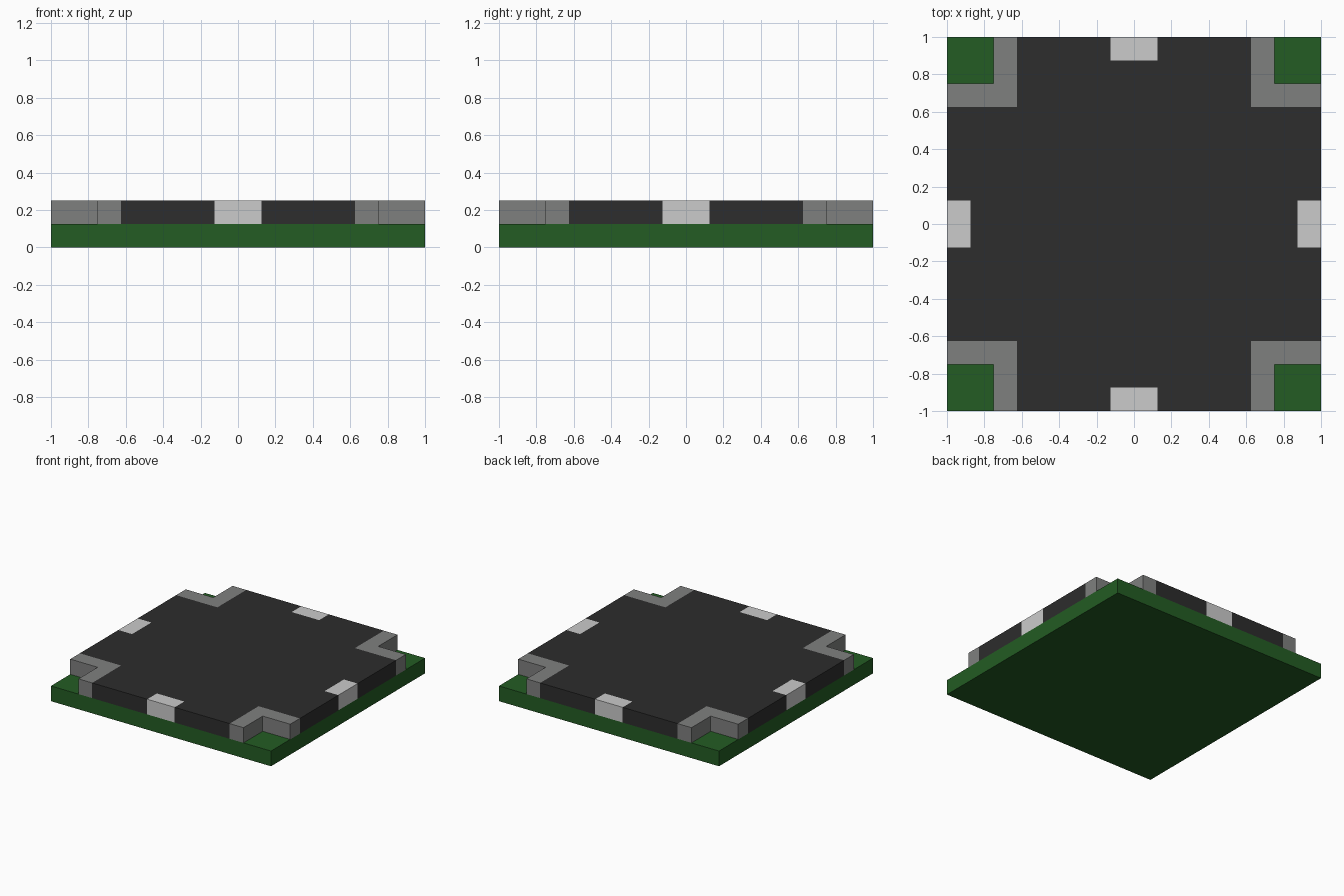
import bpy, bmesh

if "Cube" in bpy.data.objects:
    bpy.data.objects.remove(bpy.data.objects["Cube"])


def material(name, rgb):
    m = bpy.data.materials.new(name)
    m.diffuse_color = (*rgb, 1)
    m.use_nodes = True
    m.node_tree.nodes["Principled BSDF"].inputs["Base Color"].default_value = m.diffuse_color
    return m


GREEN = material("grass green", (0.017, 0.107, 0.017))
ASPHALT = material("asphalt", (0.026, 0.026, 0.026))
KERB = material("kerb grey", (0.212, 0.216, 0.212))
WHITE = material("marking white", (0.597, 0.597, 0.597))


def prism(name, outline, z0, z1, mat):
    """Extrude a flat outline from z0 up to z1."""
    bm = bmesh.new()
    base = bm.faces.new([bm.verts.new((x, y, z0)) for x, y in outline])
    top = bmesh.ops.extrude_face_region(bm, geom=[base], use_keep_orig=True)
    bmesh.ops.translate(bm, vec=(0, 0, z1 - z0),
                        verts=[g for g in top["geom"] if isinstance(g, bmesh.types.BMVert)])
    bmesh.ops.recalc_face_normals(bm, faces=bm.faces)
    me = bpy.data.meshes.new(name)
    bm.to_mesh(me)
    bm.free()
    me.materials.append(mat)
    ob = bpy.data.objects.new(name, me)
    bpy.context.collection.objects.link(ob)
    return ob


def turn(points, k):
    """Rotate points by k quarter turns about the centre."""
    for _ in range(k):
        points = [(-y, x) for x, y in points]
    return points


LOW, HIGH = 0.125, 0.25      # slab top, road top
R, K = 0.625, 0.75           # road half width, outer kerb edge
M, D = 0.125, 0.875          # marking half width, inner marking edge

# Grass slab
prism("grass_base", [(-1, -1), (1, -1), (1, 1), (-1, 1)], 0, LOW, GREEN)

# Cross-shaped road with a notch for the marking in each arm
arm = [(1, -R), (1, -M), (D, -M), (D, M), (1, M), (1, R), (R, R)]
prism("road", [p for k in range(4) for p in turn(arm, k)], LOW, HIGH, ASPHALT)

# One lane marking per arm and one L-shaped kerb per corner
marking = [(D, -M), (1, -M), (1, M), (D, M)]
kerb = [(R, R), (1, R), (1, K), (K, K), (K, 1), (R, 1)]
for k in range(4):
    prism(f"lane_marking_{k + 1}", turn(marking, k), LOW, HIGH, WHITE)
    prism(f"corner_kerb_{k + 1}", turn(kerb, k), LOW, HIGH, KERB)
